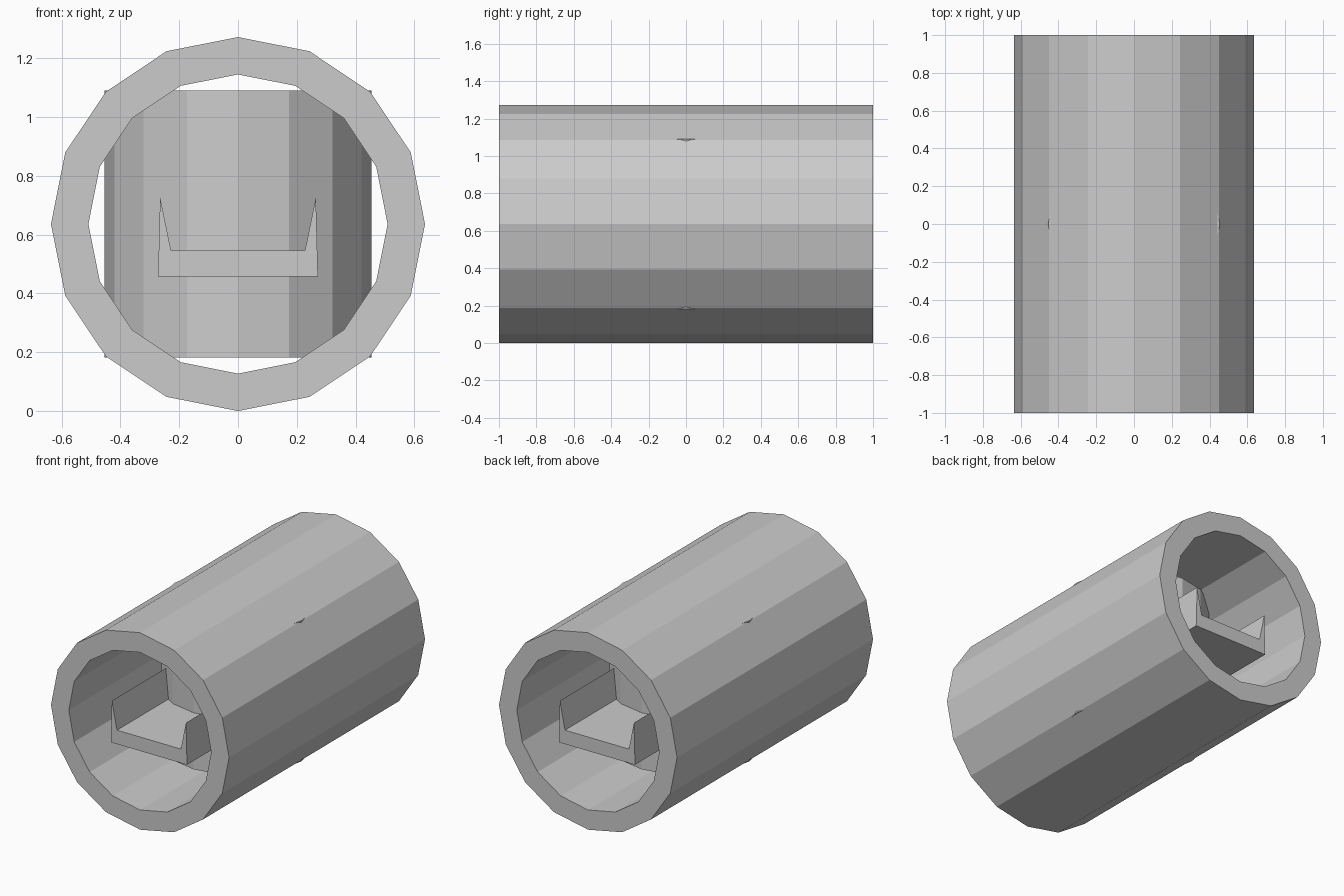
import bpy
import bmesh
import math
from mathutils import Vector

default = bpy.data.objects.get("Cube")
if default:
    bpy.data.objects.remove(default, do_unlink=True)

U = 1 / 2.2            # base unit: the drum radius
AXIS_Z = 1.4 * U       # height of the tube axis
SIDES = 16

grey = bpy.data.materials.new("plain grey")
grey.use_nodes = True
colour = (0.6, 0.6, 0.6, 1)
grey.diffuse_color = colour
grey.node_tree.nodes["Principled BSDF"].inputs["Base Color"].default_value = colour


def make_object(name, bm):
    bmesh.ops.recalc_face_normals(bm, faces=bm.faces[:])
    mesh = bpy.data.meshes.new(name)
    bm.to_mesh(mesh)
    bm.free()
    mesh.materials.append(grey)
    obj = bpy.data.objects.new(name, mesh)
    bpy.context.collection.objects.link(obj)
    return obj


def ring(bm, radius, y):
    angles = [2 * math.pi * i / SIDES for i in range(SIDES)]
    return [bm.verts.new((radius * math.sin(a), y, AXIS_Z + radius * math.cos(a)))
            for a in angles]


# Outer tube: four rings joined into a hollow wall with flat annular ends
bm = bmesh.new()
outer, inner = 1.4 * U, 1.12 * U
rings = [ring(bm, r, y) for r, y in ((outer, -1), (outer, 1), (inner, 1), (inner, -1))]
for k in range(4):
    a, b = rings[k], rings[(k + 1) % 4]
    for i in range(SIDES):
        j = (i + 1) % SIDES
        bm.faces.new((a[i], a[j], b[j], b[i]))
make_object("outer_tube", bm)

# Upright drum standing across the middle of the tube
bm = bmesh.new()
bmesh.ops.create_cone(bm, cap_ends=True, segments=SIDES, radius1=U, radius2=U, depth=2 * U)
bmesh.ops.translate(bm, verts=bm.verts[:], vec=(0, 0, AXIS_Z))
make_object("upright_drum", bm)

# Channel with pointed side walls, running lengthwise through the drum
half = [(0.272, 0.457), (0.265, 0.727), (0.228, 0.547)]
profile = half + [(-x, z) for x, z in reversed(half)]
bm = bmesh.new()
face = bm.faces.new([bm.verts.new((x, -2 * U, z)) for x, z in profile])
out = bmesh.ops.extrude_face_region(bm, geom=[face], use_keep_orig=True)
moved = [g for g in out["geom"] if isinstance(g, bmesh.types.BMVert)]
bmesh.ops.translate(bm, verts=moved, vec=Vector((0, 4 * U, 0)))
make_object("channel", bm)
